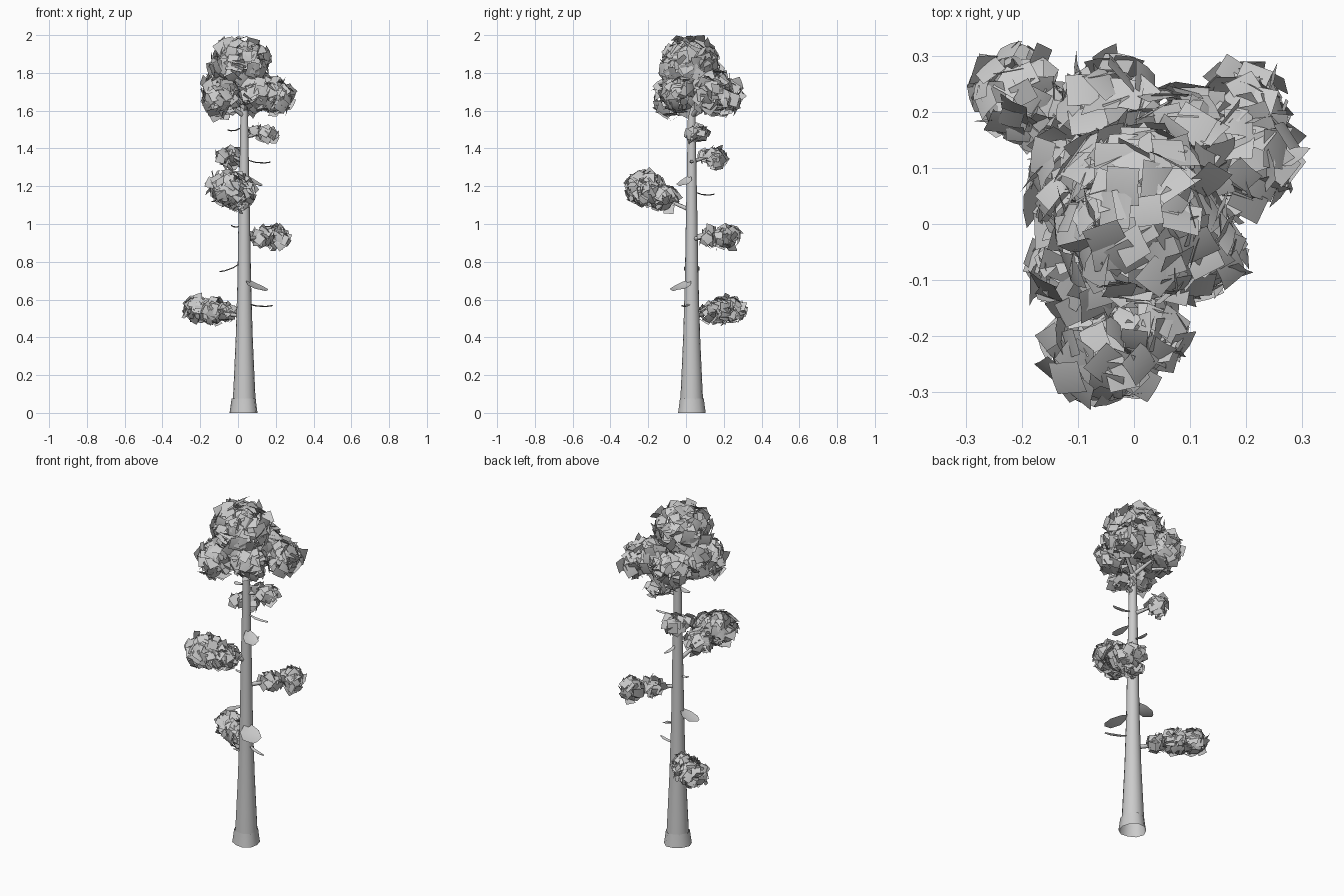
import bpy, bmesh, math, random
from mathutils import Vector, Matrix

random.seed(7)
cube = bpy.data.objects.get("Cube")
if cube:
    bpy.data.objects.remove(cube, do_unlink=True)

grey = bpy.data.materials.new("light grey")
grey.use_nodes = True
grey.diffuse_color = (0.6, 0.6, 0.6, 1)
grey.node_tree.nodes["Principled BSDF"].inputs["Base Color"].default_value = (0.6, 0.6, 0.6, 1)

AXIS = Vector((0.033, 0.03, 0))


def finish(name, bm):
    mesh = bpy.data.meshes.new(name)
    bm.to_mesh(mesh)
    bm.free()
    mesh.materials.append(grey)
    for p in mesh.polygons:
        p.use_smooth = True
    obj = bpy.data.objects.new(name, mesh)
    bpy.context.collection.objects.link(obj)


def tube(name, rings, sides, wobble=0.0):
    """Open tube through (centre, radius) rings."""
    bm = bmesh.new()
    axis = (rings[-1][0] - rings[0][0]).normalized()
    turn = axis.to_track_quat('Z', 'Y')
    loops = []
    for centre, r in rings:
        loop = []
        for i in range(sides):
            a = math.tau * i / sides
            k = r * (1 + wobble * math.sin(a * 3 + 1))
            loop.append(bm.verts.new(centre + turn @ Vector((k * math.cos(a), k * math.sin(a), 0))))
        loops.append(loop)
    for low, high in zip(loops, loops[1:]):
        for i in range(sides):
            j = (i + 1) % sides
            bm.faces.new((low[i], low[j], high[j], high[i]))
    finish(name, bm)


def card(bm, centre, normal, size):
    """Square leaf card, gently cupped."""
    turn = normal.to_track_quat('Z', 'Y') @ Matrix.Rotation(random.random() * math.tau, 3, 'Z').to_quaternion()
    cols = []
    for u in (-1, 0, 1):
        lift = 0.12 * (1 - abs(u))
        cols.append([bm.verts.new(centre + turn @ (Vector((u, v, lift)) * size / 2)) for v in (-1, 1)])
    for a, b in zip(cols, cols[1:]):
        bm.faces.new((a[0], b[0], b[1], a[1]))


def cluster(name, blobs, size, density=2.4):
    """Ellipsoidal blobs (x, y, z, radius, height radius) covered in leaf cards."""
    bm = bmesh.new()
    for x, y, z, r, h in blobs:
        count = int(density * 4 * math.pi * r * (r + h) / 2 / size ** 2)
        for i in range(count):
            t = 1 - 2 * (i + 0.5) / count
            a = i * 2.39996 + random.uniform(-0.3, 0.3)
            s = math.sqrt(1 - t * t)
            d = Vector((s * math.cos(a), s * math.sin(a), t))
            p = Vector((x + d.x * r, y + d.y * r, z + d.z * h))
            p -= d * random.uniform(-0.03, 0.2) * r
            tilt = Vector([random.gauss(0, 0.42) for _ in range(3)])
            card(bm, p, (d + tilt).normalized(), size * random.uniform(0.8, 1.15))
    finish(name, bm)


def at(z):
    return AXIS + Vector((0, 0, z))


# Trunk and flared foot
tube("trunk", [(at(z), r) for z, r in
     ((0.07, 0.060), (0.2, 0.054), (0.4, 0.045), (0.7, 0.036), (1.0, 0.031), (1.4, 0.023), (1.8, 0.017))], 16)
tube("trunk_foot", [(at(0), 0.074), (at(0.035), 0.069), (at(0.075), 0.064)], 10, 0.06)

# Branches reaching into the foliage
for name, z, tip in (
        ("low_branch", 0.51, (-0.15, 0.18, 0.54)),
        ("middle_branch", 0.92, (0.17, 0.17, 0.94)),
        ("front_branch", 1.07, (-0.03, -0.17, 1.16)),
        ("back_branch", 1.33, (-0.03, 0.13, 1.36)),
        ("upper_branch", 1.46, (0.13, 0.06, 1.48)),
        ("left_crown_branch", 1.57, (0.19, 0.12, 1.68)),
        ("right_crown_branch", 1.57, (-0.09, -0.06, 1.66)),
        ("back_crown_branch", 1.57, (-0.03, 0.19, 1.66))):
    tube(name, [(at(z), 0.013), (Vector(tip), 0.006)], 6)

# Side foliage
cluster("low_foliage", [(-0.21, 0.235, 0.545, 0.076, 0.066), (-0.13, 0.18, 0.537, 0.07, 0.064),
                        (-0.06, 0.12, 0.53, 0.045, 0.045)], 0.048)
cluster("middle_foliage", [(0.195, 0.225, 0.935, 0.062, 0.055), (0.125, 0.13, 0.93, 0.055, 0.045),
                           (0.225, 0.19, 0.925, 0.045, 0.045)], 0.052, 2.0)
cluster("front_foliage", [(-0.055, -0.22, 1.19, 0.1, 0.09), (0.0, -0.12, 1.14, 0.07, 0.065),
                          (0.03, -0.2, 1.18, 0.055, 0.065)], 0.054)
cluster("back_foliage", [(-0.03, 0.16, 1.355, 0.055, 0.05), (-0.08, 0.11, 1.36, 0.035, 0.03)], 0.05, 1.8)
cluster("upper_foliage", [(0.155, 0.06, 1.475, 0.055, 0.04), (0.09, 0.06, 1.49, 0.03, 0.025)], 0.05, 1.6)

# Crown
cluster("crown_top", [(0.01, 0.02, 1.84, 0.152, 0.145)], 0.062, 2.6)
cluster("crown_lobes", [(0.2, 0.125, 1.68, 0.088, 0.09), (-0.095, -0.075, 1.67, 0.09, 0.1),
                        (-0.04, 0.2, 1.68, 0.092, 0.095), (-0.1, 0.07, 1.71, 0.09, 0.1),
                        (0.1, -0.04, 1.69, 0.095, 0.095), (0.08, 0.14, 1.71, 0.105, 0.11),
                        (0.2, 0.19, 1.66, 0.07, 0.065)], 0.062, 2.2)

# Single leaves on the bare trunk: height, heading, length, drop, half width ratio
for i, (z, heading, length, drop, width) in enumerate((
        (0.70, -40, 0.13, 0.055, 0.4), (0.79, 180, 0.11, 0.045, 0.38), (0.575, -20, 0.14, 0.01, 0.08),
        (1.335, 0, 0.12, 0.01, 0.1), (1.25, -35, 0.09, 0.05, 0.42), (1.165, 90, 0.1, 0.01, 0.12),
        (1.505, 170, 0.07, 0.01, 0.25), (0.99, 180, 0.05, 0.0, 0.2))):
    bm = bmesh.new()
    a = math.radians(heading)
    out, side = Vector((math.cos(a), math.sin(a), 0)), Vector((-math.sin(a), math.cos(a), 0))
    rows = []
    for t, w in ((0, 0.25), (0.35, 1), (0.75, 1), (1, 0.35)):
        mid = at(z - drop * t) + out * (0.02 + length * t) - Vector((0, 0, 0.01 * math.sin(math.pi * t)))
        rows.append([bm.verts.new(mid + side * length * width * w * s + Vector((0, 0, 0.006 * abs(s))))
                     for s in (-1, 0, 1)])
    for p, q in zip(rows, rows[1:]):
        for k in range(2):
            bm.faces.new((p[k], q[k], q[k + 1], p[k + 1]))
    finish(f"trunk_leaf_{i + 1}", bm)
